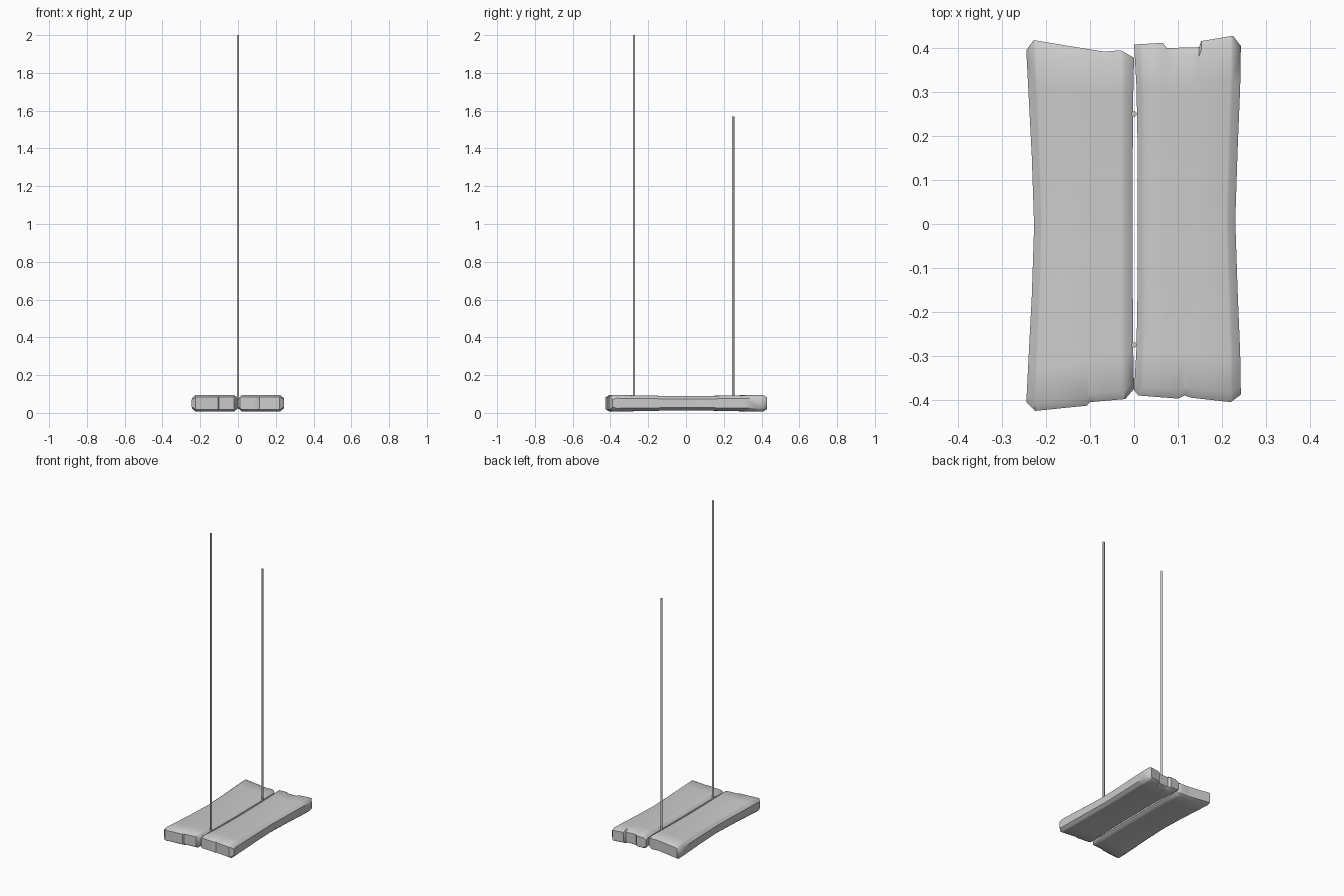
import bpy, bmesh, math

cube = bpy.data.objects.get("Cube")
if cube:
    bpy.data.objects.remove(cube, do_unlink=True)


def make_material(name, value):
    mat = bpy.data.materials.new(name)
    mat.use_nodes = True
    colour = (value, value, value, 1)
    mat.diffuse_color = colour
    mat.node_tree.nodes["Principled BSDF"].inputs["Base Color"].default_value = colour
    return mat


grey = make_material("plain grey", 0.6)


def sample(profile, x):
    """Linear interpolation along a list of (x, y) points."""
    for (xa, ya), (xb, yb) in zip(profile, profile[1:]):
        if x <= xb:
            return ya + (yb - ya) * max(0, x - xa) / (xb - xa)
    return profile[-1][1]


def finish(obj, angle):
    obj.data.materials.append(grey)
    bpy.ops.object.select_all(action="DESELECT")
    obj.select_set(True)
    bpy.context.view_layer.objects.active = obj
    bpy.ops.object.shade_smooth_by_angle(angle=math.radians(angle))


def plank(name, side, front, back, gap):
    """Waisted plank; profiles run from the inner edge (0) outwards."""
    columns = sorted({x for x, _ in front + back} | {0.02})
    width = columns[-1]
    stations = [0, 0.025, 0.12, 0.3, 0.5, 0.7, 0.88, 0.975, 1]
    bm = bmesh.new()
    rings = []
    for t in stations:
        waist = 1 - abs(2 * t - 1) ** 1.5
        end = t in (0, 1)
        upper, lower = [], []
        for x in columns:
            edge = min(x, width - x)
            half = (0.045 - 0.007 * waist) * min(1, 0.6 + 20 * edge)
            if end:
                half *= 0.72
            y0, y1 = sample(front, x), sample(back, x)
            px = gap * min(1, 2 * waist) + x * (1 - 0.085 * waist)
            y = y0 + (y1 - y0) * t
            upper.append(bm.verts.new((side * px, y, 0.051 + half)))
            lower.append(bm.verts.new((side * px, y, 0.051 - half)))
        rings.append((upper, lower))

    # Long surfaces
    for (ua, la), (ub, lb) in zip(rings, rings[1:]):
        ra, rb = ua + la[::-1], ub + lb[::-1]
        for i in range(len(ra)):
            bm.faces.new((ra[i - 1], ra[i], rb[i], rb[i - 1]))
    # Broken ends
    for upper, lower in (rings[0], rings[-1]):
        for i in range(len(columns) - 1):
            bm.faces.new((upper[i], upper[i + 1], lower[i + 1], lower[i]))
    bmesh.ops.recalc_face_normals(bm, faces=bm.faces)
    mesh = bpy.data.meshes.new(name)
    bm.to_mesh(mesh)
    bm.free()
    obj = bpy.data.objects.new(name, mesh)
    bpy.context.collection.objects.link(obj)
    finish(obj, 42)


plank("right_plank", -1,
      [(0, -0.375), (0.02, -0.398), (0.1, -0.405), (0.107, -0.413), (0.225, -0.425), (0.245, -0.405)],
      [(0, 0.378), (0.03, 0.395), (0.07, 0.392), (0.228, 0.418), (0.245, 0.395)], 0.003)
plank("left_plank", 1,
      [(0, -0.378), (0.01, -0.39), (0.1, -0.397), (0.115, -0.39), (0.13, -0.395), (0.22, -0.405), (0.243, -0.388)],
      [(0, 0.408), (0.065, 0.412), (0.075, 0.4), (0.148, 0.402), (0.153, 0.416), (0.225, 0.428), (0.243, 0.405)], 0.008)

# Upright rods standing in the gap between the planks
for name, y, top in (("front_rod", -0.275, 2.0), ("back_rod", 0.25, 1.57)):
    bottom = 0.04
    bpy.ops.mesh.primitive_cylinder_add(vertices=12, radius=0.006, depth=top - bottom,
                                        location=(0, y, (top + bottom) / 2))
    rod = bpy.context.object
    rod.name = name
    finish(rod, 40)
